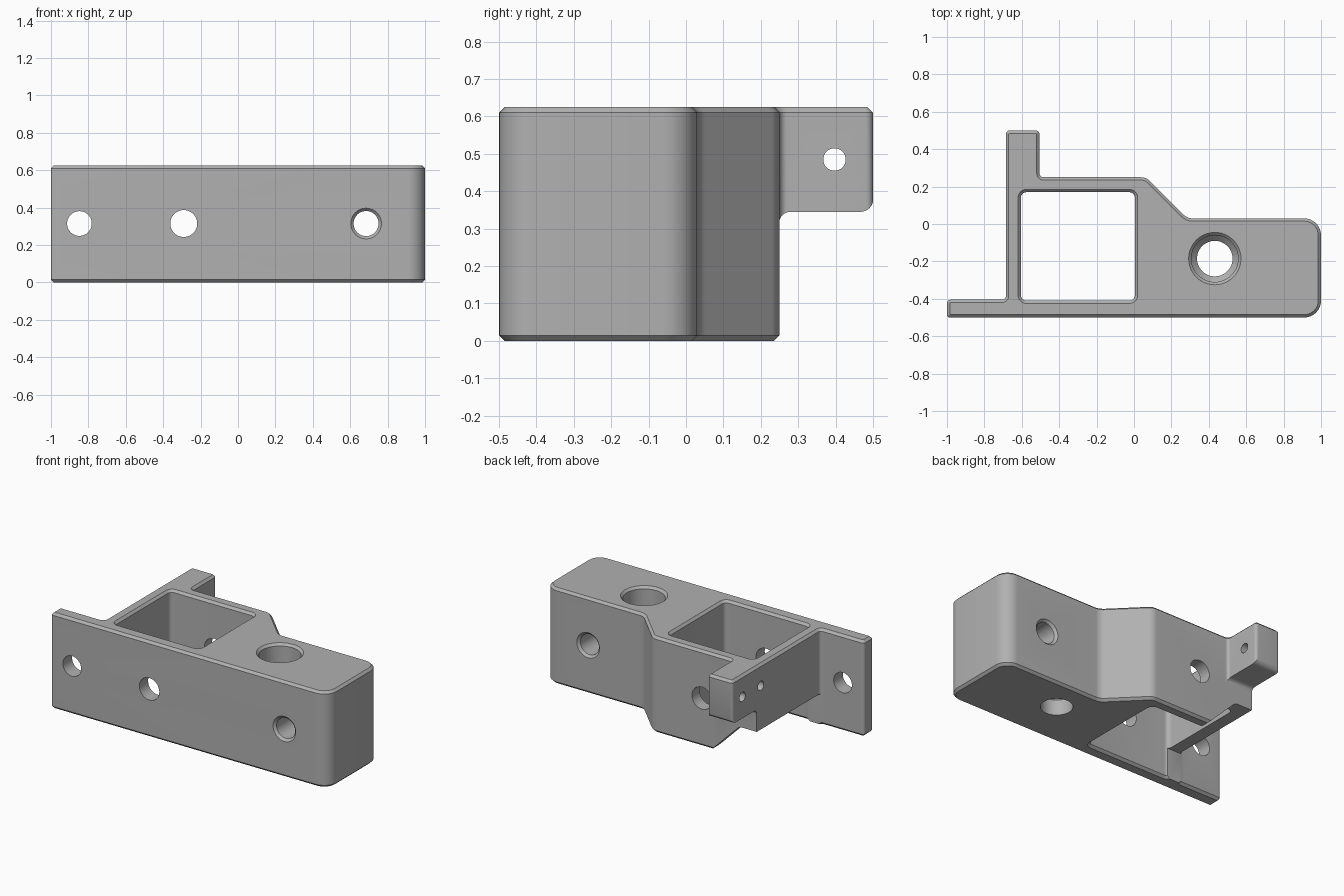
import bpy
import bmesh
from math import pi, cos, sin, tan, radians
from mathutils import Vector, Matrix

if "Cube" in bpy.data.objects:
    bpy.data.objects.remove(bpy.data.objects["Cube"], do_unlink=True)

grey = bpy.data.materials.new("machined grey")
grey.use_nodes = True
colour = (0.44, 0.44, 0.44, 1)
grey.diffuse_color = colour
grey.node_tree.nodes["Principled BSDF"].inputs["Base Color"].default_value = colour

HEIGHT = 0.625
EDGE = 0.015


def outline(corners, inset=0.0, steps=8):
    """Inset a counter-clockwise (x, y, radius) outline and round its corners."""
    result = []
    n = len(corners)
    for i, (x, y, r) in enumerate(corners):
        p = Vector((x, y))
        a = (p - Vector(corners[i - 1][:2])).normalized()
        b = (Vector(corners[(i + 1) % n][:2]) - p).normalized()
        turn = a.x * b.y - a.y * b.x
        side = 1 if turn > 0 else -1
        na, nb = Vector((-a.y, a.x)), Vector((-b.y, b.x))
        p = p + (na + nb) * (inset / (1 + na.dot(nb)))
        if r == 0:
            result.append(p)
            continue
        r = max(r - side * inset, 0.002)
        angle = a.angle(b)
        start = p - a * (r * tan(angle / 2))
        centre = start + na * (side * r)
        for k in range(steps + 1):
            t = side * angle * k / steps
            result.append(centre + Matrix.Rotation(t, 2) @ (start - centre))
    return result


def loft(name, rings, matrix=Matrix()):
    """Closed solid through a list of (height, 2D points) rings."""
    bm = bmesh.new()
    loops = [[bm.verts.new((p[0], p[1], h)) for p in pts] for h, pts in rings]
    for low, high in zip(loops, loops[1:]):
        for i in range(len(low)):
            j = (i + 1) % len(low)
            bm.faces.new((low[i], low[j], high[j], high[i]))
    bm.faces.new(loops[0][::-1])
    bm.faces.new(loops[-1])
    bm.transform(matrix)
    bmesh.ops.recalc_face_normals(bm, faces=bm.faces)
    mesh = bpy.data.meshes.new(name)
    bm.to_mesh(mesh)
    bm.free()
    obj = bpy.data.objects.new(name, mesh)
    mesh.materials.append(grey)
    bpy.context.collection.objects.link(obj)
    return obj


def bore(name, levels, matrix):
    """Round cutter through (position, radius) levels."""
    circle = [(cos(2 * pi * k / 48), sin(2 * pi * k / 48)) for k in range(48)]
    return loft(name, [(h, [(c * r, s * r) for c, s in circle]) for h, r in levels], matrix)


def along_y(x, z):
    return Matrix.Translation((x, 0, z)) @ Matrix.Rotation(radians(-90), 4, 'X')


def along_x(y, z):
    return Matrix.Translation((0, y, z)) @ Matrix.Rotation(radians(90), 4, 'Y')


# Main bracket with chamfered top and bottom rims
plan = [(-1, -0.5, 0.015), (1, -0.5, 0.09), (1, 0.03, 0.09), (0.285, 0.03, 0.07),
        (0.065, 0.25, 0.07), (-0.505, 0.25, 0.02), (-0.505, 0.5, 0.02),
        (-0.685, 0.5, 0.02), (-0.685, -0.405, 0.02), (-1, -0.405, 0.02)]
bracket = loft("bracket_body", [(h, outline(plan, i)) for h, i in
               ((0, EDGE), (EDGE, 0), (HEIGHT - EDGE, 0), (HEIGHT, EDGE))])

cutters = []

# Square pocket through the body
window = [(-0.605, -0.41, 0.03), (0.005, -0.41, 0.03), (0.005, 0.17, 0.03), (-0.605, 0.17, 0.03)]
cutters.append(loft("pocket_cutter", [(h, outline(window, i)) for h, i in
               ((-0.01, -EDGE), (0, -EDGE), (EDGE, 0), (HEIGHT - EDGE, 0),
                (HEIGHT, -EDGE), (HEIGHT + 0.01, -EDGE))]))

# Space under the rear arm, with a fillet at the root and a rounded tip
under_arm = [(0.249, -0.1, 0), (0.7, -0.1, 0), (0.7, 0.4, 0), (0.501, 0.4, 0),
             (0.501, 0.345, 0.035), (0.249, 0.345, 0.03)]
yz_to_x = Matrix(((0, 0, 1, 0), (1, 0, 0, 0), (0, 1, 0, 0), (0, 0, 0, 1)))
cutters.append(loft("arm_cutter", [(h, outline(under_arm)) for h in (-0.8, -0.47)], yz_to_x))

# Relief below the thin side wall
relief = [(-0.8, -0.1, 0), (-0.26, -0.1, 0), (-0.56, 0.2, 0.04), (-0.8, 0.2, 0)]
xz_to_y = Matrix(((1, 0, 0, 0), (0, 0, 1, 0), (0, 1, 0, 0), (0, 0, 0, 1)))
cutters.append(loft("relief_cutter", [(h, outline(relief)) for h in (-0.404, 0.6)], xz_to_y))

# Upright stepped bore
cutters.append(bore("upright_bore", [(-0.1, 0.095), (0.1, 0.095), (0.13, 0.125),
               (HEIGHT - EDGE, 0.125), (HEIGHT, 0.14), (HEIGHT + 0.05, 0.14)],
               Matrix.Translation((0.432, -0.185, 0))))

# Front to back bolt holes
cutters.append(bore("flange_hole", [(-0.6, 0.066), (-0.3, 0.066)], along_y(-0.848, 0.315)))
cutters.append(bore("pocket_hole", [(-0.6, 0.072), (0.4, 0.072)], along_y(-0.29, 0.315)))
cutters.append(bore("end_hole", [(-0.6, 0.082), (-0.5, 0.082), (-0.485, 0.067),
               (0.015, 0.067), (0.03, 0.082), (0.1, 0.082)], along_y(0.685, 0.315)))

# Small cross holes: one through the arm, one blind in the rear wall
cutters.append(bore("arm_hole", [(-0.8, 0.03), (-0.4, 0.03)], along_x(0.397, 0.485)))
cutters.append(bore("blind_hole", [(-0.8, 0.03), (-0.5, 0.03)], along_x(0.207, 0.485)))

# Cut everything and keep only the finished bracket
for cutter in cutters:
    cutter.hide_render = True
    mod = bracket.modifiers.new(cutter.name, 'BOOLEAN')
    mod.operation = 'DIFFERENCE'
    mod.solver = 'EXACT'
    mod.object = cutter
bpy.context.view_layer.update()
finished = bpy.data.meshes.new_from_object(
    bracket.evaluated_get(bpy.context.evaluated_depsgraph_get()))
bracket.modifiers.clear()
bracket.data = finished
for cutter in cutters:
    bpy.data.objects.remove(cutter, do_unlink=True)

finished.materials.clear()
finished.materials.append(grey)
for face in finished.polygons:
    face.material_index = 0

bpy.ops.object.select_all(action='DESELECT')
bracket.select_set(True)
bpy.context.view_layer.objects.active = bracket
bpy.ops.object.shade_smooth_by_angle(angle=radians(30))
